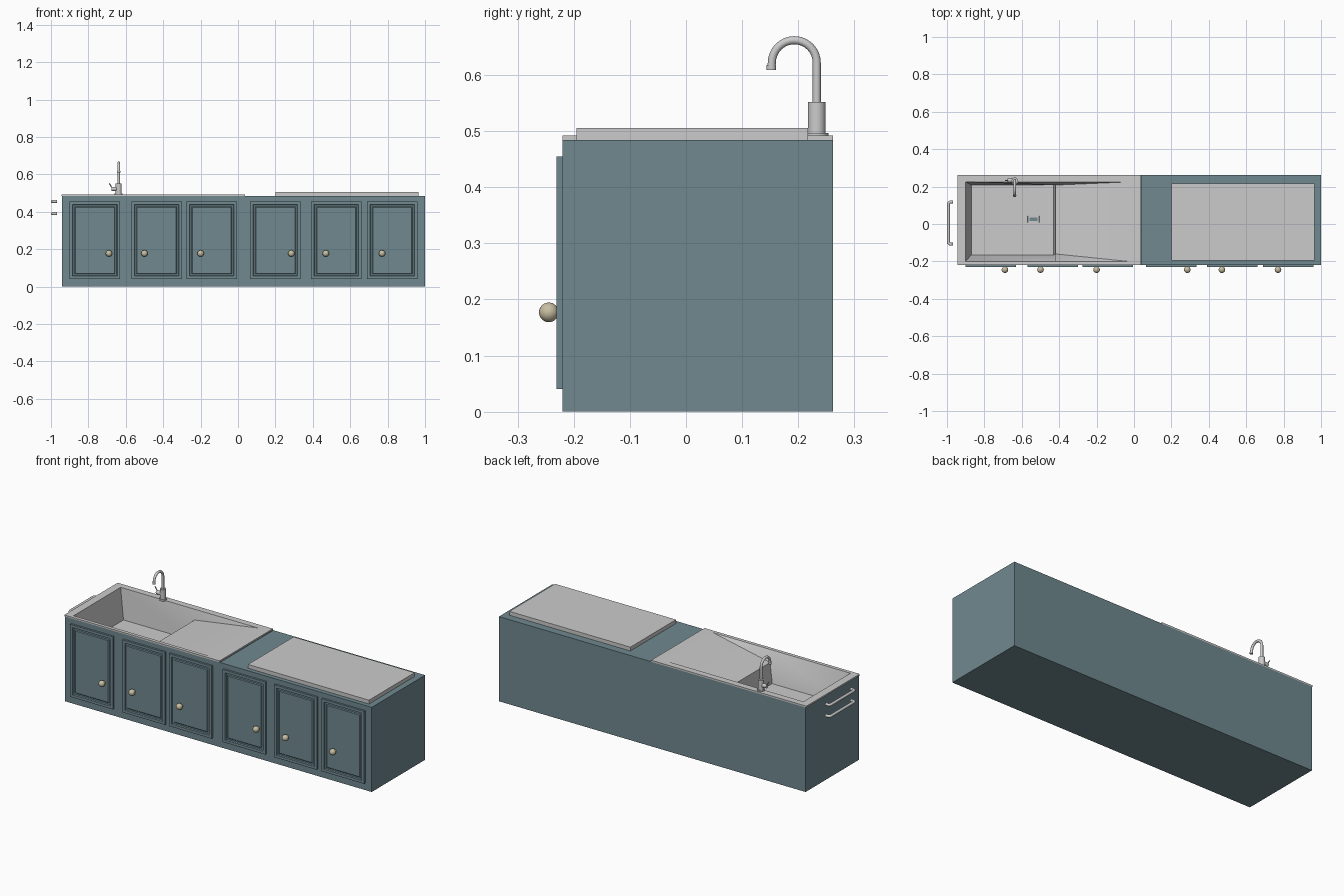
import bpy, bmesh, math
from mathutils import Vector

if "Cube" in bpy.data.objects:
    bpy.data.objects.remove(bpy.data.objects["Cube"])


def material(name, rgb):
    m = bpy.data.materials.new(name)
    m.diffuse_color = (*rgb, 1)
    m.use_nodes = True
    m.node_tree.nodes["Principled BSDF"].inputs["Base Color"].default_value = m.diffuse_color
    return m


TEAL = material("teal_paint", (0.16, 0.25, 0.28))
BRASS = material("pale_brass", (0.58, 0.52, 0.36))


def finish(name, bm, mat=None, smooth=False):
    bmesh.ops.recalc_face_normals(bm, faces=bm.faces[:])
    me = bpy.data.meshes.new(name)
    bm.to_mesh(me)
    bm.free()
    ob = bpy.data.objects.new(name, me)
    bpy.context.collection.objects.link(ob)
    if mat:
        me.materials.append(mat)
    if smooth:
        bpy.ops.object.select_all(action='DESELECT')
        ob.select_set(True)
        bpy.context.view_layer.objects.active = ob
        bpy.ops.object.shade_smooth_by_angle(angle=math.radians(40))
    return ob


def box_bm(lo, hi):
    bm = bmesh.new()
    bmesh.ops.create_cube(bm, size=1)
    for v in bm.verts:
        v.co = [lo[i] + (v.co[i] + 0.5) * (hi[i] - lo[i]) for i in range(3)]
    return bm


def box(name, lo, hi, mat=None):
    return finish(name, box_bm(lo, hi), mat)


def rod(name, a, b, r, mat=None, segs=24):
    a, b = Vector(a), Vector(b)
    bm = bmesh.new()
    bmesh.ops.create_cone(bm, cap_ends=True, segments=segs, radius1=r, radius2=r, depth=(b - a).length)
    rot = (b - a).to_track_quat('Z', 'Y')
    for v in bm.verts:
        v.co = rot @ v.co + (a + b) / 2
    return finish(name, bm, mat, True)


def tube(name, pts, r, segs=16):
    # sweep a circle along a path lying in a plane
    pts = [Vector(p) for p in pts]
    normal = (pts[1] - pts[0]).cross(pts[-1] - pts[0]).normalized()
    bm, rings = bmesh.new(), []
    for i, p in enumerate(pts):
        t = (pts[min(i + 1, len(pts) - 1)] - pts[max(i - 1, 0)]).normalized()
        side = t.cross(normal)
        rings.append([bm.verts.new(p + r * (math.cos(k * math.tau / segs) * side + math.sin(k * math.tau / segs) * normal))
                      for k in range(segs)])
    for a, b in zip(rings, rings[1:]):
        for k in range(segs):
            bm.faces.new((a[k], a[(k + 1) % segs], b[(k + 1) % segs], b[k]))
    bm.faces.new(rings[0])
    bm.faces.new(rings[-1])
    return finish(name, bm, None, True)


# cabinets: the left one is open on top for the basin
bm = box_bm((-0.94, -0.22, 0), (0.04, 0.262, 0.484))
bmesh.ops.delete(bm, geom=[f for f in bm.faces if f.normal.z > 0.9], context='FACES_ONLY')
finish("sink_cabinet", bm, TEAL)
box("worktop_cabinet", (0.04, -0.22, 0), (1.0, 0.262, 0.484), TEAL)
box("worktop_board", (0.2, -0.195, 0.483), (0.965, 0.217, 0.506))

# doors with a grooved panel, each with a round knob
doors = [(-0.90, -0.63, -0.69), (-0.57, -0.30, -0.50), (-0.275, -0.005, -0.20),
         (0.065, 0.335, 0.285), (0.39, 0.66, 0.47), (0.69, 0.96, 0.77)]
for i, (x0, x1, kx) in enumerate(doors, 1):
    bm = box_bm((x0, -0.231, 0.04), (x1, -0.219, 0.455))
    front = [f for f in bm.faces if f.normal.y < -0.9]
    for thick, depth in ((0.022, 0), (0.004, -0.007), (0.012, 0), (0.006, 0.004)):
        bmesh.ops.inset_region(bm, faces=front, thickness=thick, depth=depth)
    finish(f"door_{i}", bm, TEAL)
    rod(f"knob_stem_{i}", (kx, -0.222, 0.177), (kx, -0.24, 0.177), 0.011, BRASS)
    bm = bmesh.new()
    bmesh.ops.create_uvsphere(bm, u_segments=24, v_segments=14, radius=0.0175)
    bmesh.ops.translate(bm, verts=bm.verts, vec=(kx, -0.2445, 0.177))
    finish(f"knob_{i}", bm, BRASS, True)

# sink: flat rim, deep basin and a sloped drainer
P = {
    'o1': (-0.945, -0.22, 0.492), 'o2': (0.037, -0.22, 0.492), 'o3': (0.037, 0.262, 0.492), 'o4': (-0.945, 0.262, 0.492),
    'u1': (-0.945, -0.22, 0.483), 'u2': (0.037, -0.22, 0.483), 'u3': (0.037, 0.262, 0.483), 'u4': (-0.945, 0.262, 0.483),
    'A': (-0.9, -0.2, 0.492), 'B': (-0.42, -0.2, 0.492), 'C': (-0.03, -0.2, 0.492),
    'D': (-0.03, 0.225, 0.492), 'E': (-0.42, 0.225, 0.492), 'F': (-0.9, 0.225, 0.492),
    'p': (-0.42, -0.16, 0.44), 'q': (-0.42, 0.208, 0.44),
    'a': (-0.87, -0.165, 0.32), 'b': (-0.43, -0.165, 0.32), 'e': (-0.43, 0.208, 0.32), 'f': (-0.87, 0.208, 0.32),
}
faces = ["o1 o2 C B A", "o2 o3 D C", "o3 o4 F E D", "o4 o1 A F",
         "o1 u1 u2 o2", "o2 u2 u3 o3", "o3 u3 u4 o4", "o4 u4 u1 o1",
         "B C p", "E q D", "p C D q", "A B p b a", "E F f e q", "F A a f", "p q e b", "a b e f"]
bm = bmesh.new()
V = {k: bm.verts.new(c) for k, c in P.items()}
for s in faces:
    bm.faces.new([V[k] for k in s.split()])
finish("sink", bm, None, True)

# drain: square frame around a recessed plate
bm = box_bm((-0.575, 0.002, 0.318), (-0.5, 0.05, 0.326))
top = [f for f in bm.faces if f.normal.z > 0.9]
bmesh.ops.inset_region(bm, faces=top, thickness=0.009, depth=0)
bmesh.ops.inset_region(bm, faces=top, thickness=0.001, depth=-0.005)
finish("drain_frame", bm)
box("drain_plate", (-0.56, 0.016, 0.319), (-0.515, 0.036, 0.3225), TEAL)

# tap: flange, body, gooseneck spout and side lever
fx, fy = -0.638, 0.233
rod("tap_flange", (fx, fy, 0.488), (fx, fy, 0.497), 0.021)
rod("tap_body", (fx, fy, 0.496), (fx, fy, 0.552), 0.016)
arc = [(fx, 0.193 + 0.04 * math.cos(t * math.pi / 16), 0.622 + 0.04 * math.sin(t * math.pi / 16)) for t in range(17)]
tube("tap_spout", [(fx, fy, 0.55)] + arc + [(fx, 0.152, 0.612)], 0.0072)
rod("tap_nozzle", (fx, 0.152, 0.609), (fx, 0.152, 0.618), 0.0088)
rod("tap_valve", (fx, fy, 0.522), (fx - 0.038, fy, 0.522), 0.011)
rod("tap_lever", (fx - 0.034, fy, 0.525), (fx - 0.05, fy, 0.552), 0.003, segs=12)

# towel rails at the left end
for name, z in (("upper", 0.455), ("lower", 0.39)):
    r, xo = 0.012, -0.992
    path = [(-0.968, -0.108, z)]
    for cy, a0 in ((-0.108 + r, 270), (0.118 - r, 180)):
        for k in range(7):
            a = math.radians(a0 - 15 * k)
            path.append((xo + r + r * math.cos(a), cy + r * math.sin(a), z))
    path.append((-0.968, 0.118, z))
    tube(f"towel_rail_{name}", path, 0.008)
